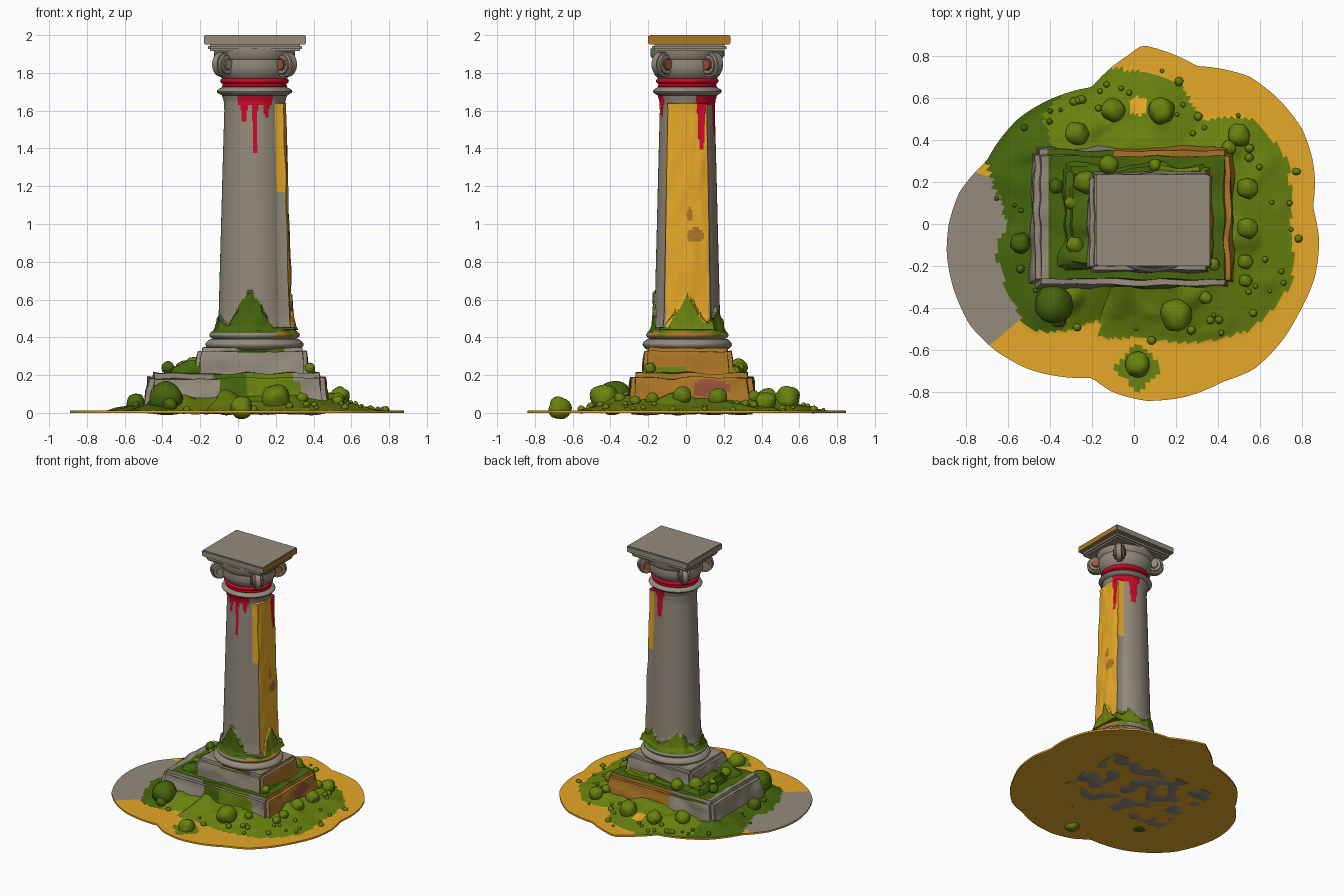
import bpy, bmesh, math, random
from mathutils import Vector, Matrix, noise

random.seed(4)
old = bpy.data.objects.get("Cube")
if old:
    bpy.data.objects.remove(old, do_unlink=True)


def material(name, r, g, b):
    mat = bpy.data.materials.new(name)
    mat.use_nodes = True
    colour = [((c / 255 + 0.055) / 1.055) ** 2.4 if c > 10 else c / 3295 for c in (r, g, b)] + [1]
    mat.diffuse_color = colour
    mat.node_tree.nodes["Principled BSDF"].inputs["Base Color"].default_value = colour
    return mat


STONE = material("grey_stone", 148, 139, 123)
SAND = material("yellow_sand", 230, 168, 40)
LIGHT = material("light_moss", 104, 130, 14)
DARK = material("dark_moss", 70, 102, 12)
RED = material("red_paint", 208, 8, 42)
OCHRE = material("ochre_stone", 172, 118, 38)
RUST = material("rust_stone", 155, 86, 62)


def wobble(p, scale, seed=0.0):
    return noise.noise(Vector(p) * scale + Vector((seed, seed, seed)))


def finish(name, bm, rule, angle=40):
    """Turn a bmesh into a smooth object, colouring each face by rule(centre, normal)."""
    bmesh.ops.recalc_face_normals(bm, faces=bm.faces)
    slots = []
    for f in bm.faces:
        mat = rule(f.calc_center_median(), f.normal)
        if mat not in slots:
            slots.append(mat)
        f.material_index = slots.index(mat)
    mesh = bpy.data.meshes.new(name)
    bm.to_mesh(mesh)
    bm.free()
    for mat in slots:
        mesh.materials.append(mat)
    obj = bpy.data.objects.new(name, mesh)
    bpy.context.collection.objects.link(obj)
    bpy.ops.object.select_all(action='DESELECT')
    obj.select_set(True)
    bpy.context.view_layer.objects.active = obj
    bpy.ops.object.shade_smooth_by_angle(angle=math.radians(angle))


def loft(name, rings, rule):
    """Skin a stack of equal vertex rings and cap both ends."""
    bm = bmesh.new()
    rows = [[bm.verts.new(p) for p in ring] for ring in rings]
    n = len(rows[0])
    for a, b in zip(rows, rows[1:]):
        for i in range(n):
            bm.faces.new((a[i], a[(i + 1) % n], b[(i + 1) % n], b[i]))
    bm.faces.new(rows[0])
    bm.faces.new(rows[-1])
    finish(name, bm, rule)


def slab(name, lo, hi, rule, taper=0.0, cuts=0, rough=0.0, bevel=0.006):
    """Box from corner lo to corner hi, drawn in at the top, worn by noise."""
    lo, hi = Vector(lo), Vector(hi)
    mid, size = (lo + hi) / 2, hi - lo
    bm = bmesh.new()
    bmesh.ops.create_cube(bm, size=1)
    for v in bm.verts:
        v.co = mid + v.co * size
        if v.co.z > mid.z:
            v.co.xy += (mid - v.co).xy.normalized() * taper
    bmesh.ops.bevel(bm, geom=bm.edges[:], offset=bevel, segments=2, affect='EDGES')
    if cuts:
        bmesh.ops.subdivide_edges(bm, edges=[e for e in bm.edges if e.calc_length() > bevel * 3],
                                  cuts=cuts, use_grid_fill=True)
        bm.normal_update()
        for v in bm.verts:
            v.co += v.normal * rough * wobble(v.co, 9)
    finish(name, bm, rule)


# Ground sheet with a mossy mound
def polar(points):
    table = sorted((math.atan2(y, x) % math.tau, math.hypot(x, y)) for x, y in points)
    table = [(table[-1][0] - math.tau, table[-1][1])] + table + [(table[0][0] + math.tau, table[0][1])]

    def radius(a):
        a %= math.tau
        for (a0, r0), (a1, r1) in zip(table, table[1:]):
            if a <= a1:
                return r0 + (r1 - r0) * (a - a0) / max(a1 - a0, 1e-6)
    return radius


edge = polar([(.85, .08), (.86, .2), (.85, .3), (.8, .45), (.68, .6), (.55, .7), (.3, .75), (.15, .82),
              (.04, .85), (-.03, .8), (-.2, .65), (-.38, .6), (-.55, .5), (-.7, .3), (-.83, .15),
              (-.88, 0), (-.89, -.14), (-.86, -.3), (-.78, -.48), (-.66, -.6), (-.5, -.69), (-.35, -.725),
              (-.2, -.73), (-.1, -.8), (.06, -.84), (.25, -.82), (.42, -.75), (.57, -.69), (.7, -.56),
              (.78, -.43), (.86, -.25), (.88, -.08)])
moss = polar([(.74, 0), (.73, .3), (.65, .4), (.55, .5), (.45, .5), (.32, .5), (.26, .6), (.2, .67), (0, .73),
              (-.1, .74), (-.2, .67), (-.38, .62), (-.55, .52), (-.7, .3), (-.63, .1), (-.6, 0), (-.66, -.15),
              (-.6, -.3), (-.5, -.5), (-.17, -.53), (-.16, -.45), (.05, -.53), (.3, -.56), (.55, -.5), (.74, -.3)])


def ground_height(x, y):
    a, r = math.atan2(y, x), math.hypot(x, y)
    t = max(0, 1 - r / min(moss(a), edge(a) - .03))
    return .013 + .17 * min(t, .5) + .05 * min(1, t * 5) * max(0, wobble((x, y, 0), 7))


def ground_colour(c, n):
    a, r = math.atan2(c.y, c.x), math.hypot(c.x, c.y)
    if n.z < .3:
        return SAND
    islet = abs(c.x - .02) + abs(c.y + .68) < .12
    bare = math.hypot(c.x - .02, c.y - .56) < .045
    if islet or (r < moss(a) + .015 * wobble(c, 12) and not bare):
        return DARK if c.x < -.36 + .12 * wobble(c, 6) else LIGHT
    return STONE if 162 < math.degrees(a % math.tau) < 220 else SAND


STEPS, RINGS = 180, 48
angles = [math.tau * i / STEPS for i in range(STEPS)]
rings = [[(edge(a) * math.cos(a), edge(a) * math.sin(a), 0) for a in angles]]
for j in range(RINGS, 0, -1):
    ring = []
    for a in angles:
        x, y = (edge(a) * j / RINGS * f(a) for f in (math.cos, math.sin))
        ring.append((x, y, ground_height(x, y)))
    rings.append(ring)
loft("ground_sheet", rings, ground_colour)


# Stepped plinth
def lower_colour(c, n):
    if n.z > .6:
        return OCHRE if c.x > .42 or (c.y > .32 and c.x > -.1) else \
            DARK if c.x > -.4 and c.y > -.26 else STONE
    if n.x > .5:
        return RUST if math.hypot((c.y - .13) / 2, c.z - .13) < .05 else OCHRE
    if n.y > .5:
        return OCHRE if c.x > -.1 else STONE
    if n.y < -.5 and -.1 < c.x + .15 * (c.z - .1) < .32:
        return DARK if c.x < .05 else LIGHT
    return STONE


def upper_colour(c, n):
    if n.x > .4:
        return LIGHT if abs(c.z - .22) < .02 and c.y < 0 else OCHRE
    if n.y < -.5 and 0 < c.x < .25 and c.z > .32:
        return DARK
    return STONE


slab("lower_step", (-.5, -.31, 0), (.485, .37, .21), lower_colour, .04, 24, .02, .025)
slab("upper_step", (-.23, -.235, .15), (.38, .255, .345), upper_colour, .03, 16, .014, .02)
slab("step_moss", (-.38, -.24, .17), (.39, .31, .25),
     lambda c, n: OCHRE if c.x > .35 else DARK if c.x < .1 else LIGHT, .09, 16, .05, .02)

# Column parts are turned on one slightly oval axis
CX, CY, OVAL = .0875, .007, .91


def turned(name, profile, rule, shape=None, rows=1, steps=96):
    path = []
    for (r0, z0), (r1, z1) in zip(profile, profile[1:]):
        path += [(r0 + (r1 - r0) * k / rows, z0 + (z1 - z0) * k / rows) for k in range(rows)]
    path.append(profile[-1])
    rings = []
    for r, z in path:
        ring = []
        for i in range(steps):
            a = math.tau * i / steps
            rx, ry = shape(r, a, z) if shape else (r, r)
            ring.append((CX + rx * math.cos(a), CY + ry * OVAL * math.sin(a), z))
        rings.append(ring)
    loft(name, rings, rule)


def bulge(r, z, height, depth):
    """Half-round moulding profile."""
    return [(r - depth + depth * math.sin(math.pi * k / 8), z + height * k / 8) for k in range(9)]


def base_colour(c, n):
    a = math.degrees(math.atan2(c.y, c.x - CX))
    if c.z > .4 and abs(a) < 55:
        return LIGHT if wobble(c, 9) > 0 else OCHRE
    return DARK if c.z > .425 else STONE


turned("column_base", bulge(.26, .335, .055, .025) + bulge(.24, .39, .045, .02) + [(.21, .44)], base_colour)


# Shaft with a raised plaster panel, moss at the foot and paint runs
def apart(a, b):
    return abs((a - b + 180) % 360 - 180)


MOSS_PEAKS = [(262, .2, 38), (0, .17, 40), (125, .13, 45), (60, .1, 35), (200, .06, 40)]
DRIPS = [(271, 6, 1.37), (250, 9, 1.54), (293, 8, 1.56), (29, 11, 1.4), (75, 14, 1.47)]


def mossy(deg, z):
    top = max(h * max(0, 1 - apart(deg, p) / w) for p, h, w in MOSS_PEAKS)
    return z < .45 + top + .02 * wobble((deg / 15, z * 9, 0), 1)


def plaster(deg, z):
    return apart(deg, 0) < 46 and .44 < z < 1.64


def shaft_shape(r, a, z):
    deg = math.degrees(a)
    p = (math.cos(a), math.sin(a), z * 2)
    if mossy(deg, z):
        r += .012 + .012 * wobble(p, 4)
    rx = r
    if plaster(deg, z):
        rx = (r + .006 + .008 * wobble(p, 3)) * (.93 + .07 * math.cos(a * 2)) / math.cos(a)
    return rx, r


def shaft_colour(c, n):
    deg = math.degrees(math.atan2((c.y - CY) / OVAL, c.x - CX)) % 360
    if plaster(deg, c.z):
        deg = math.degrees(math.asin(max(-1, min(1, (c.y - CY) / .155)))) % 360
    if c.z > 1.63 and (238 < deg < 306 or 18 < deg < 92):
        return RED
    for mid, width, low in DRIPS:
        if c.z > low and apart(deg, mid) < width * (.45 + .55 * (c.z - low) / (1.66 - low)):
            return RED
    if mossy(deg, c.z):
        return DARK if 180 < deg < 325 else LIGHT
    if apart(deg, 0) < 47 and .44 < c.z < 1.64:
        spot = math.hypot((c.y - .05) / 1.1, c.z - .94) < .04 or math.hypot(c.y - .02, (c.z - 1.05) / 2) < .018
        return OCHRE if spot else SAND
    return STONE


turned("shaft", [(.215, .425), (.198, .46), (.19, .52), (.184, .75), (.177, 1.0), (.169, 1.3),
                 (.16, 1.6), (.163, 1.65), (.175, 1.69)], shaft_colour, shaft_shape, 16, 144)

# Neck rings and capital
turned("neck_ring", bulge(.2, 1.68, .045, .03), lambda c, n: STONE)
turned("painted_neck", [(.165, 1.71), (.172, 1.73)] + bulge(.182, 1.74, .035, .015), lambda c, n: RED)
turned("capital_bell", [(.165, 1.765), (.19, 1.79), (.205, 1.83), (.2, 1.87), (.215, 1.89), (.215, 1.93)],
       lambda c, n: STONE)


def drum(name, place, radius, depth, mat):
    bm = bmesh.new()
    bmesh.ops.create_cone(bm, cap_ends=True, segments=32, radius1=radius, radius2=radius, depth=depth, matrix=place)
    rims = [e for e in bm.edges if any(len(f.verts) > 4 for f in e.link_faces)]
    bmesh.ops.bevel(bm, geom=rims, offset=radius * .25, segments=3, affect='EDGES')
    finish(name, bm, lambda c, n: mat)


for side, sx in (("right", 1), ("left", -1)):
    for end, sy in (("front", -1), ("back", 1)):
        axis = Vector((-sy, sx, 0)).to_track_quat('Z', 'Y').to_matrix().to_4x4()
        place = Matrix.Translation((CX + sx * .165, CY + sy * .13, 1.845)) @ axis
        drum(f"{side}_{end}_volute", place, .066, .07, STONE)
        drum(f"{side}_{end}_volute_eye", place, .036, .09, RUST if sx > 0 else STONE)

slab("abacus_moulding", (-.16, -.18, 1.915), (.34, .215, 1.955), lambda c, n: STONE, bevel=.012)
slab("abacus", (-.18, -.2, 1.95), (.36, .236, 2), lambda c, n: OCHRE if n.x > .8 else STONE)


# Bushes and small tufts
def bush(name, x, y, r, z=None, detail=3):
    z = ground_height(x, y) if z is None else z
    bm = bmesh.new()
    bmesh.ops.create_icosphere(bm, subdivisions=detail, radius=r)
    for v in bm.verts:
        v.co *= 1 + .18 * wobble(v.co / r, 1.3, x * 9)
        v.co += Vector((x, y, z + r * .25))
    finish(name, bm, lambda c, n: DARK if x < -.3 else LIGHT, 80)


for i, spot in enumerate([(-.38, -.38, .09), (.2, -.43, .075), (.02, -.67, .06), (-.1, .54, .055),
                          (.13, .54, .065), (.5, .42, .055), (.54, .17, .05), (.54, -.02, .05),
                          (.53, -.18, .035), (.53, -.27, .03), (.34, -.35, .03), (-.54, -.09, .05),
                          (-.27, .43, .055), (-.36, -.45, .04), (.45, .36, .035)]):
    bush(f"bush_{i}", *spot)
for i, spot in enumerate([(-.23, .2, .055), (-.37, .18, .035), (-.12, .28, .045), (-.28, -.1, .04),
                          (.38, -.19, .03), (-.3, .1, .03), (.1, .28, .03)]):
    bush(f"step_bush_{i}", *spot, z=.23)
for i in range(50):
    a = math.radians(random.uniform(-60, 130) if i < 40 else random.uniform(130, 300))
    r = random.uniform(.8, 1.05) * moss(a)
    bush(f"tuft_{i}", min(r, edge(a) - .05) * math.cos(a), min(r, edge(a) - .05) * math.sin(a),
         random.uniform(.01, .022), detail=2)
